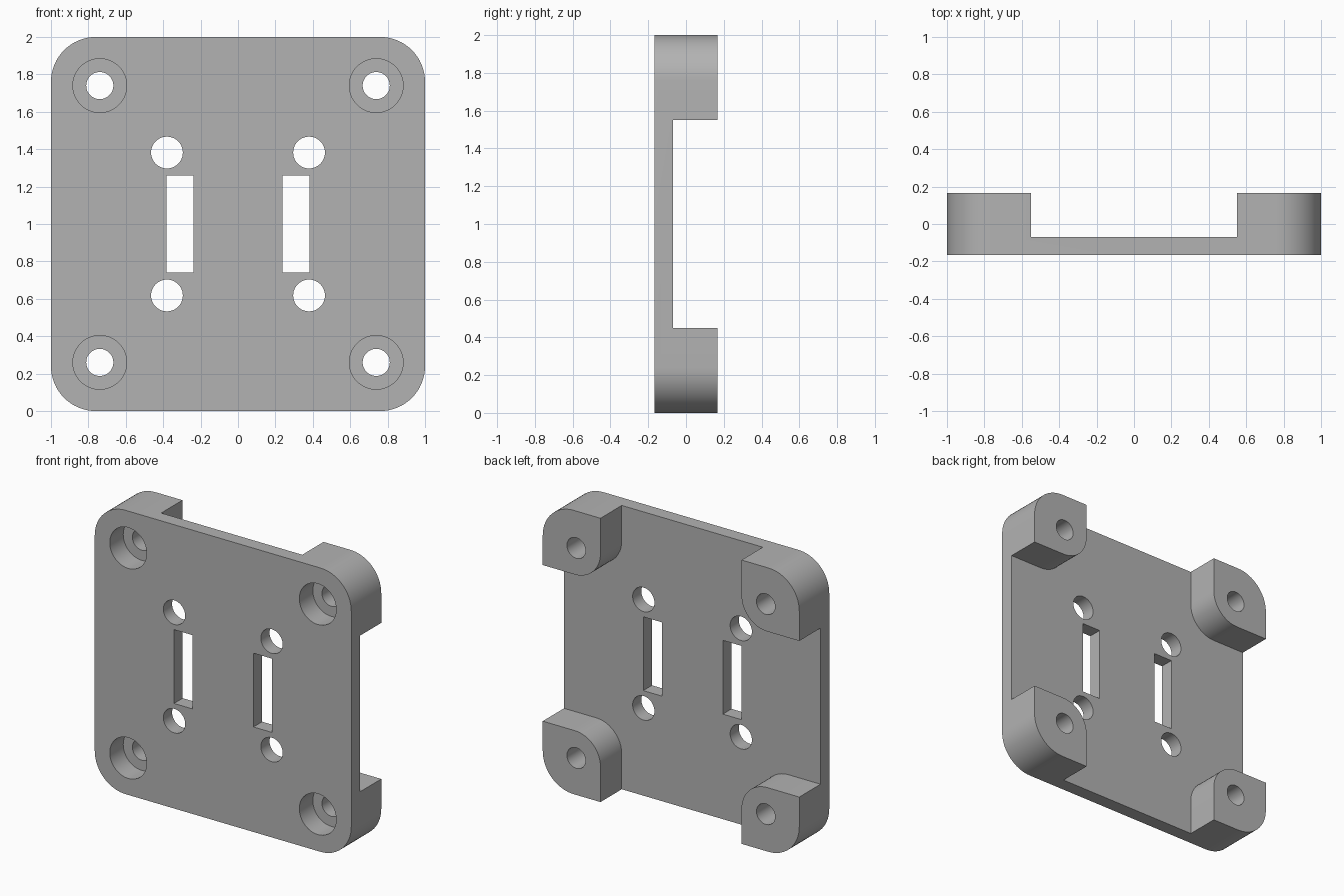
import bpy, bmesh
from math import sin, cos, pi, radians

if "Cube" in bpy.data.objects:
    bpy.data.objects.remove(bpy.data.objects["Cube"], do_unlink=True)

FRONT, BACK, FLOOR = -0.167, 0.167, -0.07   # depth planes
MID = 1.0                                   # height of the plate centre

grey = bpy.data.materials.new("grey")
grey.use_nodes = True
colour = (0.45, 0.45, 0.45, 1)
grey.diffuse_color = colour
grey.node_tree.nodes["Principled BSDF"].inputs["Base Color"].default_value = colour


def arc(cx, cz, r, start, end, steps):
    angles = [radians(start + (end - start) * i / steps) for i in range(steps + 1)]
    return [(cx + r * cos(a), cz + r * sin(a)) for a in angles]


def prism(name, profile, y0, y1):
    """Extrude a profile in x and z (relative to the plate centre) along y."""
    bm = bmesh.new()
    face = bm.faces.new([bm.verts.new((x, y0, z + MID)) for x, z in profile])
    new = bmesh.ops.extrude_face_region(bm, geom=[face])["geom"]
    verts = [v for v in new if isinstance(v, bmesh.types.BMVert)]
    bmesh.ops.translate(bm, verts=verts, vec=(0, y1 - y0, 0))
    bmesh.ops.recalc_face_normals(bm, faces=bm.faces)
    mesh = bpy.data.meshes.new(name)
    bm.to_mesh(mesh)
    bm.free()
    mesh.materials.append(grey)
    obj = bpy.data.objects.new(name, mesh)
    bpy.context.collection.objects.link(obj)
    return obj


def quarter_turns(points):
    """Repeat a quarter profile around the centre."""
    result = []
    for turn in range(4):
        c, s = round(cos(turn * pi / 2)), round(sin(turn * pi / 2))
        result += [(c * x - s * z, s * x + c * z) for x, z in points]
    return result


def circle(cx, cz, r):
    return arc(cx, cz, r, 0, 360, 48)[:-1]


def cut(target, profile, y0, y1):
    cutter = prism("cutter", profile, y0, y1)
    cutter.hide_render = True
    mod = target.modifiers.new("cut", "BOOLEAN")
    mod.operation, mod.solver, mod.object = "DIFFERENCE", "EXACT", cutter
    bpy.context.view_layer.objects.active = target
    bpy.ops.object.modifier_apply(modifier=mod.name)
    bpy.data.objects.remove(cutter, do_unlink=True)


# Rounded square block
R = 0.24
plate = prism("mounting_plate", quarter_turns(arc(1 - R, 1 - R, R, 0, 90, 16)), FRONT, BACK)

# Cross-shaped pocket at the back leaves four corner posts
P, r = 0.55, 0.2
pocket = [(1.3, P)] + arc(P + r, P + r, r, 270, 180, 12) + [(P, 1.3)]
cut(plate, quarter_turns(pocket), FLOOR, 0.4)

for sx in (-1, 1):
    for sz in (-1, 1):
        # Counterbored bolt holes through the posts
        cut(plate, circle(sx * 0.739, sz * 0.74, 0.144), -0.4, FRONT + 0.15)
        cut(plate, circle(sx * 0.739, sz * 0.74, 0.0725), -0.4, 0.4)
        # Plain holes above and below the slots
        cut(plate, circle(sx * 0.38, sz * 0.382, 0.085), -0.4, 0.4)
    # Upright slots
    slot = [(sx * x, z) for x, z in ((0.238, -0.26), (0.382, -0.26), (0.382, 0.26), (0.238, 0.26))]
    cut(plate, slot, -0.4, 0.4)

bpy.ops.object.select_all(action="DESELECT")
plate.select_set(True)
bpy.context.view_layer.objects.active = plate
bpy.ops.object.shade_smooth_by_angle(angle=radians(30))
